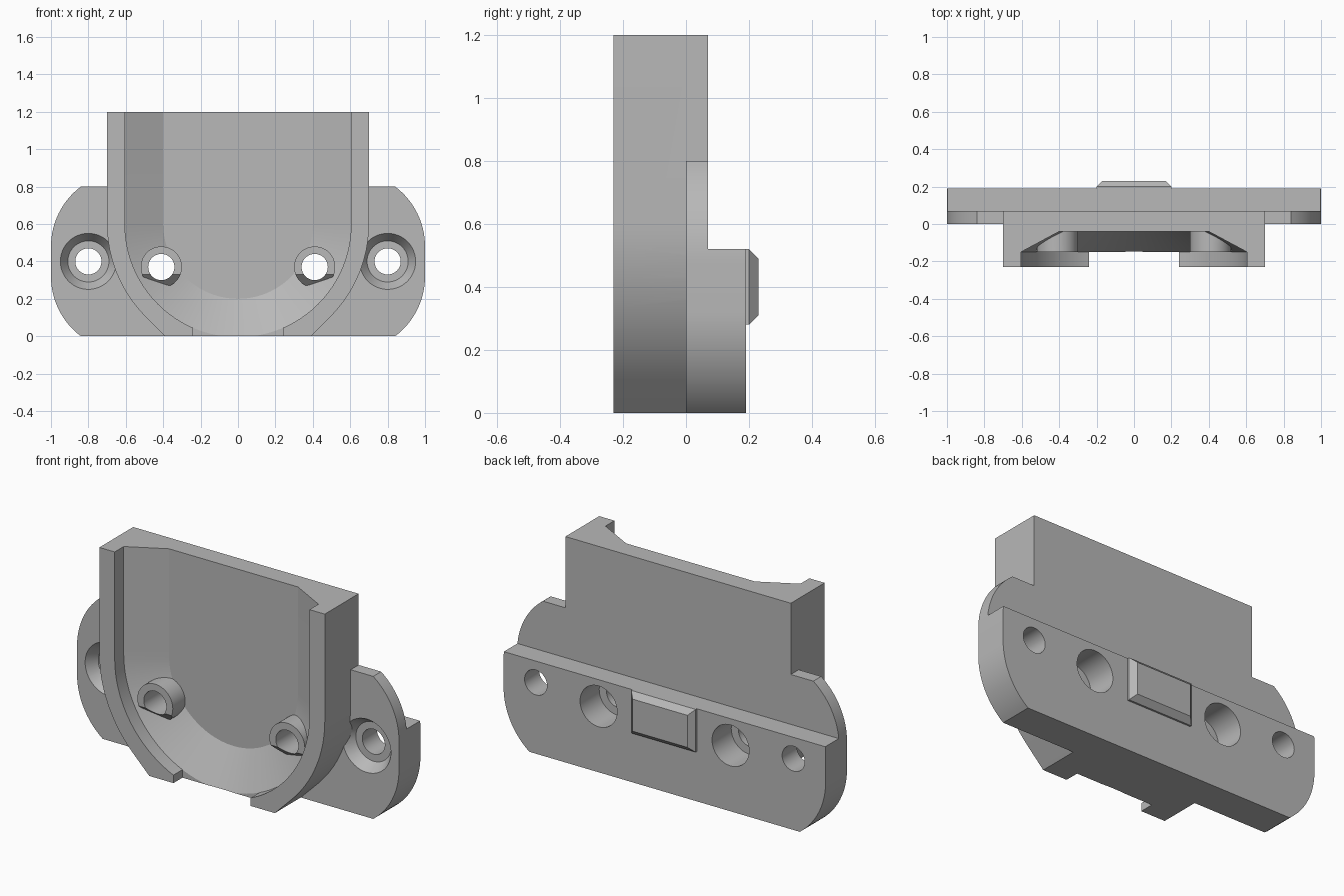
import bpy, bmesh, math
from mathutils import Vector

cube = bpy.data.objects.get("Cube")
if cube:
    bpy.data.objects.remove(cube, do_unlink=True)

grey = bpy.data.materials.new("plain grey")
grey.use_nodes = True
grey.diffuse_color = (0.48, 0.48, 0.48, 1)
grey.node_tree.nodes["Principled BSDF"].inputs["Base Color"].default_value = (0.48, 0.48, 0.48, 1)


def loft(name, sections, cut=None):
    """Solid through (y, [(x, z), ...]) sections; cut = (point, normal) drops the side behind the plane."""
    bm = bmesh.new()
    rings = [[bm.verts.new((x, y, z)) for x, z in pts] for y, pts in sections]
    n = len(rings[0])
    for a, b in zip(rings, rings[1:]):
        for i in range(n):
            j = (i + 1) % n
            bm.faces.new((a[i], a[j], b[j], b[i]))
    bm.faces.new(rings[0])
    bm.faces.new(rings[-1])
    if cut:
        bmesh.ops.bisect_plane(bm, geom=bm.verts[:] + bm.edges[:] + bm.faces[:],
                               plane_co=Vector(cut[0]), plane_no=Vector(cut[1]), clear_inner=True)
        bmesh.ops.holes_fill(bm, edges=[e for e in bm.edges if e.is_boundary])
    bmesh.ops.recalc_face_normals(bm, faces=bm.faces[:])
    mesh = bpy.data.meshes.new(name)
    bm.to_mesh(mesh)
    bm.free()
    mesh.materials.append(grey)
    obj = bpy.data.objects.new(name, mesh)
    bpy.context.collection.objects.link(obj)
    return obj


def combine(target, tool, operation):
    mod = target.modifiers.new(operation.lower(), 'BOOLEAN')
    mod.operation, mod.solver, mod.object = operation, 'EXACT', tool
    bpy.context.view_layer.objects.active = target
    bpy.ops.object.modifier_apply(modifier=mod.name)
    bpy.data.objects.remove(tool, do_unlink=True)


def arc(cx, cz, r, a0, a1, n=16):
    angles = [math.radians(a0 + (a1 - a0) * i / n) for i in range(n + 1)]
    return [(cx + r * math.cos(a), cz + r * math.sin(a)) for a in angles]


def mirrored(half):
    return half + [(-x, z) for x, z in reversed(half)]


def turned(name, x, z, steps, cut=None):
    """Round solid along y from (y, radius) steps."""
    return loft(name, [(y, arc(x, z, r, 0, 352.5, 47)) for y, r in steps], cut)


def box(x, z0, z1):
    return [(-x, z0), (x, z0), (x, z1), (-x, z1)]


# Mounting plate with a thicker lower half
end = math.degrees(math.asin(0.8))
plate_outline = mirrored([(0.84, 0.0)] + arc(0.6, 0.32, 0.4, -end, 0)[1:]
                         + arc(0.6, 0.48, 0.4, 0, end)[:-1] + [(0.84, 0.8)])
body = loft("holder_body", [(0, plate_outline), (0.07, plate_outline)])
combine(body, loft("thick_base", [(0, plate_outline), (0.19, plate_outline)],
                   ((0, 0, 0.52), (0, 0, -1))), 'UNION')

# Stepped screw holes in the ears
for side in (-1, 1):
    combine(body, turned("ear_hole", side * 0.8, 0.4,
                         [(-0.02, 0.163), (0.06, 0.11), (0.0601, 0.07), (0.3, 0.07)]), 'DIFFERENCE')

# Tray with a rounded bottom
tray_outline = mirrored([(0.39, 0)] + arc(0, 0.6, 0.7, -45, 0) + [(0.7, 1.2)])
combine(body, loft("tray", [(-0.23, tray_outline), (0.07, tray_outline)]), 'UNION')


# Tapered pocket and the gap in its lower lip
def pocket(r):
    return arc(0, 0.6, r, 180, 360, 48) + [(r, 1.3), (-r, 1.3)]


combine(body, loft("pocket", [(-0.3, pocket(0.605)), (-0.15, pocket(0.605)), (-0.04, pocket(0.4))]),
        'DIFFERENCE')
combine(body, loft("lip_gap", [(-0.3, box(0.24, -0.1, 0.1)), (-0.15, box(0.24, -0.1, 0.1))]),
        'DIFFERENCE')

# Screw bosses with sloped undersides, bored from the back
for side in (-1, 1):
    combine(body, turned("boss", side * 0.41, 0.37, [(-0.15, 0.11), (0.01, 0.11)],
                         ((0, -0.15, 0.33), (0, 1, 1))), 'UNION')
    combine(body, turned("boss_hole", side * 0.41, 0.37,
                         [(-0.3, 0.07), (0.02, 0.07), (0.0201, 0.115), (0.3, 0.115)]), 'DIFFERENCE')

# Chamfered locating key on the back
key = loft("locating_key", [(0.18, box(0.2, 0.28, 0.52)), (0.2, box(0.2, 0.28, 0.52)),
                            (0.23, box(0.17, 0.31, 0.49))])

bpy.ops.object.select_all(action='DESELECT')
body.select_set(True)
bpy.context.view_layer.objects.active = body
bpy.ops.object.shade_smooth_by_angle(angle=math.radians(20))
